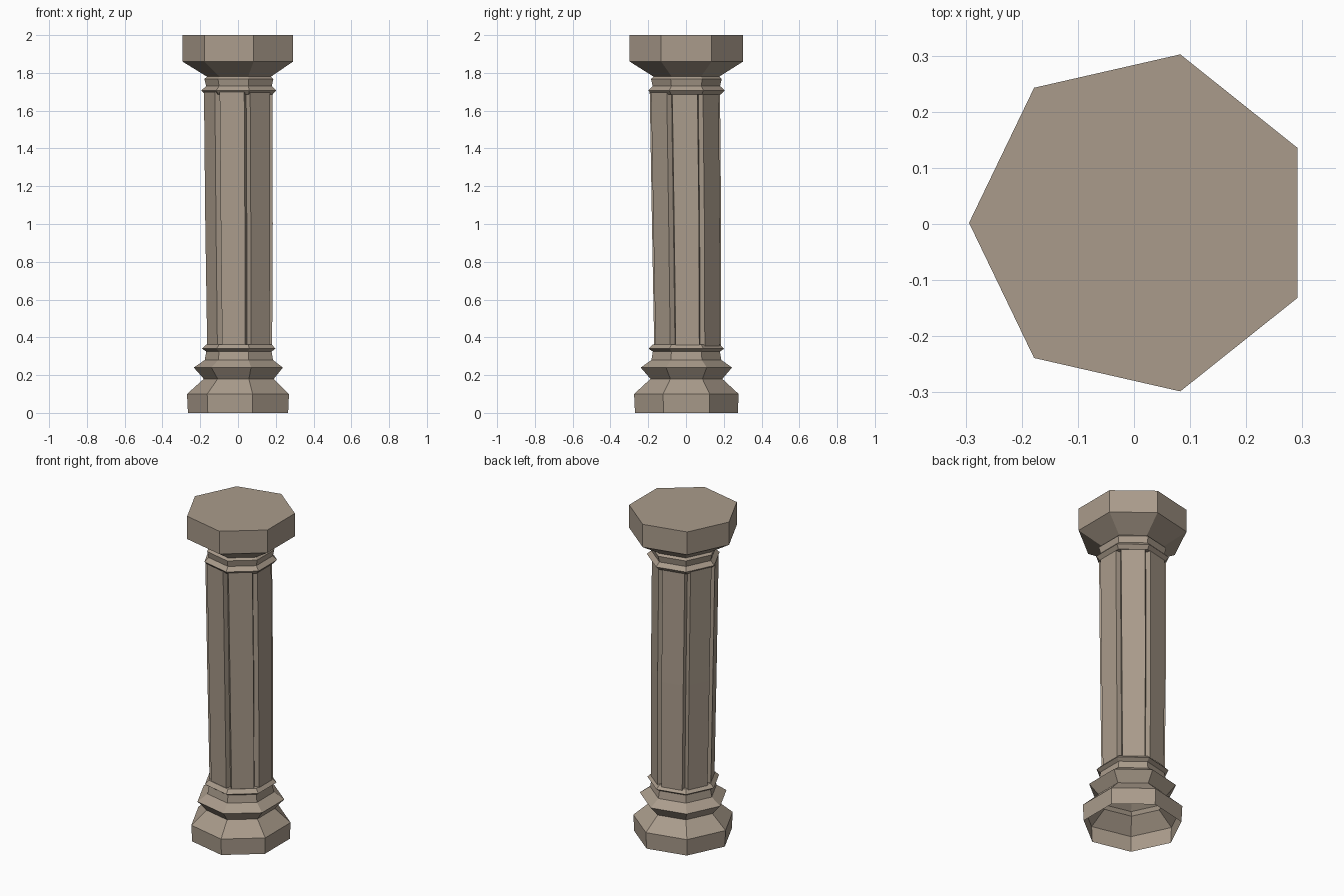
import bpy, bmesh, math
from mathutils import Vector

if "Cube" in bpy.data.objects:
    bpy.data.objects.remove(bpy.data.objects["Cube"])

SIDES = 7

stone = bpy.data.materials.new("warm grey stone")
stone.diffuse_color = (0.40, 0.33, 0.26, 1)
stone.use_nodes = True
stone.node_tree.nodes["Principled BSDF"].inputs["Base Color"].default_value = stone.diffuse_color


def heptagon(r, z, cx=0.014, cy=0.002):
    return [Vector((cx + r * math.cos(math.pi + i * math.tau / SIDES),
                    cy + r * math.sin(math.pi + i * math.tau / SIDES), z))
            for i in range(SIDES)]


def grooved(r, z, cx, cy, half=0.018, depth=0.032):
    """Heptagon with a V groove cut into every corner."""
    c = Vector((cx, cy, z))
    pts = heptagon(r, z, cx, cy)
    out = []
    for i, p in enumerate(pts):
        before = (pts[i - 1] - p).normalized()
        after = (pts[(i + 1) % SIDES] - p).normalized()
        out += [p + before * half, p + (c - p).normalized() * depth, p + after * half]
    return out


def loft(name, rings, cap_top=False):
    bm = bmesh.new()
    loops = [[bm.verts.new(p) for p in ring] for ring in rings]
    n = len(loops[0])
    for a, b in zip(loops, loops[1:]):
        for i in range(n):
            j = (i + 1) % n
            bm.faces.new((a[i], a[j], b[j], b[i]))
    if cap_top:
        bm.faces.new(loops[-1])
    mesh = bpy.data.meshes.new(name)
    bm.to_mesh(mesh)
    bm.free()
    mesh.materials.append(stone)
    obj = bpy.data.objects.new(name, mesh)
    bpy.context.collection.objects.link(obj)


# Moulded foot, open underneath
base = [(0.279, 0), (0.284, 0.10), (0.195, 0.18), (0.248, 0.24), (0.19, 0.28),
        (0.182, 0.325), (0.205, 0.34), (0.182, 0.362), (0.14, 0.362)]
loft("base", [heptagon(r, z) for r, z in base])

# Slightly leaning shaft with grooved corners
loft("shaft", [grooved(0.185, 0.355, 0.014, 0.008),
               grooved(0.192, 1.0, 0.011, 0.003),
               grooved(0.195, 1.70, 0.007, -0.006)])

# Neck ring, flared underside and block top
capital = [(0.14, 1.685), (0.187, 1.685), (0.208, 1.707), (0.183, 1.73), (0.192, 1.768),
           (0.178, 1.78), (0.308, 1.86), (0.308, 2.0)]
loft("capital", [heptagon(r, z) for r, z in capital], cap_top=True)
